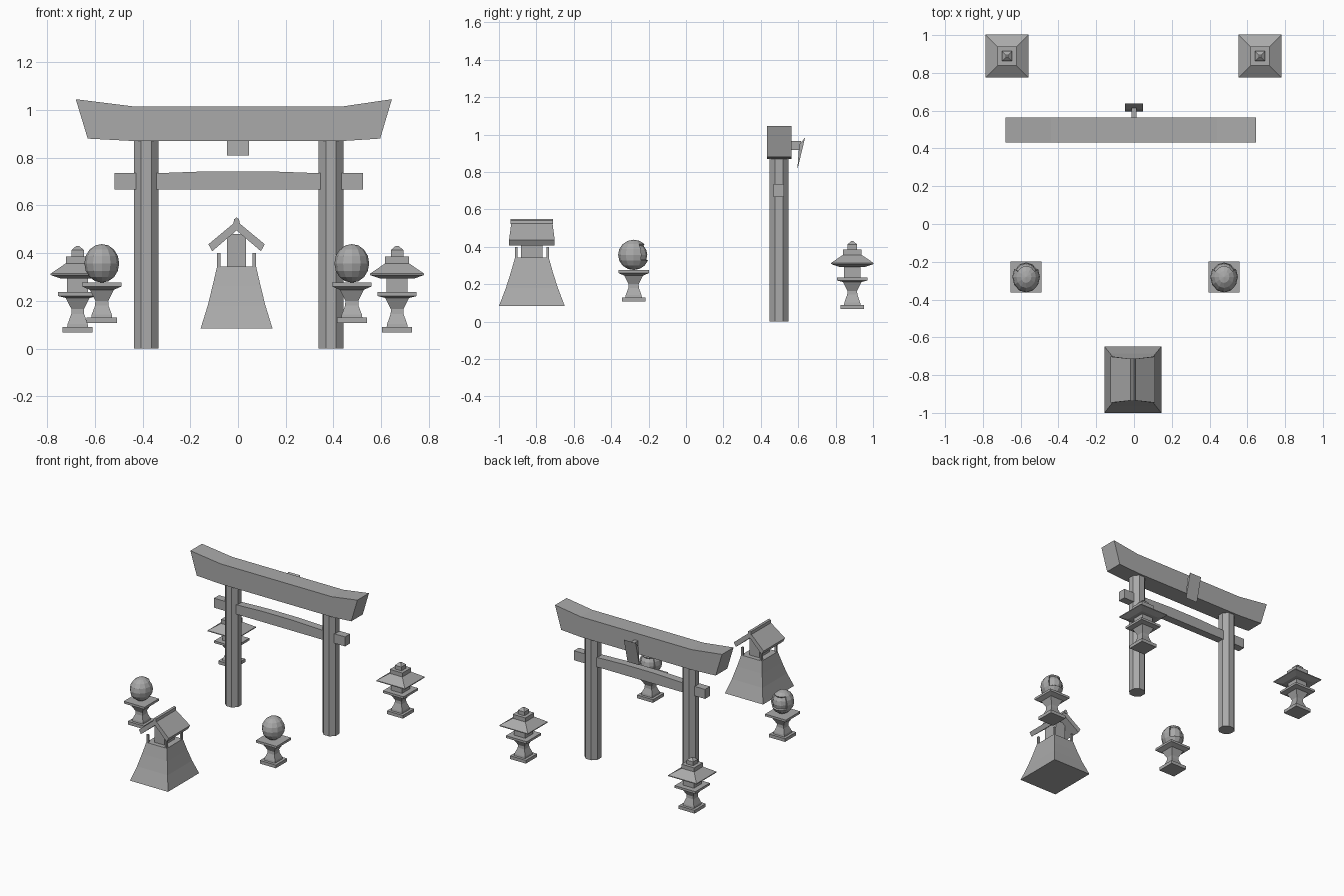
import bpy, bmesh, math
from mathutils import Vector, Matrix

cube = bpy.data.objects.get("Cube")
if cube:
    bpy.data.objects.remove(cube, do_unlink=True)

stone = bpy.data.materials.new("stone grey")
stone.use_nodes = True
GREY = (0.4, 0.4, 0.4, 1)
stone.diffuse_color = GREY
stone.node_tree.nodes["Principled BSDF"].inputs["Base Color"].default_value = GREY


def finish(name, bm):
    bmesh.ops.recalc_face_normals(bm, faces=bm.faces)
    mesh = bpy.data.meshes.new(name)
    bm.to_mesh(mesh)
    bm.free()
    mesh.materials.append(stone)
    obj = bpy.data.objects.new(name, mesh)
    bpy.context.collection.objects.link(obj)
    return obj


def box(name, x, y, z):
    """Box from three (low, high) ranges."""
    return prism(name, [(x[0], z[0]), (x[1], z[0]), (x[1], z[1]), (x[0], z[1])], y)


def prism(name, outline, y):
    """Extrude an xz outline along y."""
    bm = bmesh.new()
    face = bm.faces.new([bm.verts.new((px, y[0], pz)) for px, pz in outline])
    top = bmesh.ops.extrude_face_region(bm, geom=[face])["geom"]
    moved = [v for v in top if isinstance(v, bmesh.types.BMVert)]
    bmesh.ops.translate(bm, verts=moved, vec=(0, y[1] - y[0], 0))
    return finish(name, bm)


def square_lathe(name, x, y, profile):
    """Stack square rings given as (half width, z) or (half x, half y, z)."""
    bm = bmesh.new()
    rings = []
    for p in profile:
        hx, hy, z = p[0], p[-2], p[-1]
        rings.append([bm.verts.new((x + sx * hx, y + sy * hy, z))
                      for sx, sy in ((-1, -1), (1, -1), (1, 1), (-1, 1))])
    for a, b in zip(rings, rings[1:]):
        for i in range(4):
            j = (i + 1) % 4
            bm.faces.new((a[i], a[j], b[j], b[i]))
    bm.faces.new(rings[0])
    bm.faces.new(rings[-1])
    return finish(name, bm)


# Gate posts, octagonal
for side, x in (("right", -0.385), ("left", 0.39)):
    bm = bmesh.new()
    bmesh.ops.create_cone(bm, cap_ends=True, segments=8, radius1=0.056, radius2=0.056,
                          depth=0.875, matrix=Matrix.Translation((x, 0.497, 0.4375))
                          @ Matrix.Rotation(math.pi / 8, 4, "Z"))
    finish(side + "_gate_post", bm)

# Gate beams
prism("gate_lintel", [(-0.63, 0.88), (-0.44, 0.87), (0.44, 0.87), (0.596, 0.88),
                      (0.645, 1.045), (0.44, 1.015), (-0.44, 1.015), (-0.68, 1.045)],
      (0.432, 0.563))
prism("gate_tie_beam", [(-0.517, 0.667), (0.523, 0.667), (0.523, 0.735), (0.34, 0.735),
                        (0.12, 0.743), (-0.12, 0.743), (-0.34, 0.735), (-0.517, 0.735)],
      (0.467, 0.523))

# Tilted plaque on the rear of the lintel
box("plaque_bracket", (-0.014, 0.014), (0.55, 0.615), (0.917, 0.965))
plaque = prism("plaque", [(0.595, 0.81), (0.637, 0.985), (0.605, 0.945)], (-0.047, 0.047))
plaque.data.transform(Matrix(((0, 1, 0, 0), (1, 0, 0, 0), (0, 0, 1, 0), (0, 0, 0, 1))))
plaque.data.flip_normals()

# Rear stone lanterns
for side, x in (("right", -0.672), ("left", 0.667)):
    y = 0.889
    square_lathe(side + "_lantern_base", x, y, [
        (0.063, 0.067), (0.063, 0.09), (0.044, 0.09), (0.042, 0.103), (0.027, 0.145),
        (0.026, 0.165), (0.05, 0.212), (0.082, 0.22), (0.082, 0.236), (0.04, 0.236)])
    square_lathe(side + "_lantern_chamber", x, y, [(0.044, 0.23), (0.044, 0.3)])
    square_lathe(side + "_lantern_roof", x, y, [
        (0.07, 0.293), (0.113, 0.308), (0.113, 0.314), (0.05, 0.357), (0.05, 0.386),
        (0.026, 0.386), (0.026, 0.413), (0.006, 0.43)])

# Front pedestals carrying round stones
for side, x in (("right", -0.571), ("left", 0.477)):
    y = -0.28
    square_lathe(side + "_pedestal", x, y, [
        (0.063, 0.107), (0.063, 0.13), (0.044, 0.13), (0.042, 0.143), (0.028, 0.18),
        (0.027, 0.2), (0.05, 0.246), (0.082, 0.26), (0.082, 0.276), (0.04, 0.276)])
    bm = bmesh.new()
    bmesh.ops.create_uvsphere(bm, u_segments=12, v_segments=8, radius=1)
    # Shallow recess in the back of the stone
    back = [f for f in bm.faces if f.calc_center_median().y > 0.5
            and -0.3 < f.calc_center_median().z < 0.7]
    bmesh.ops.inset_region(bm, faces=back, thickness=0.05, depth=-0.12)
    bmesh.ops.transform(bm, verts=bm.verts, matrix=Matrix.Translation((x, y, 0.357))
                        @ Matrix.Diagonal((0.073, 0.083, 0.081, 1)))
    finish(side + "_round_stone", bm)

# Shrine: flared plinth, cabin, corner posts
SX, SY = -0.006, -0.824
square_lathe("shrine_plinth", SX, SY, [
    (0.151, 0.176, 0.083), (0.121, 0.139, 0.18), (0.1, 0.112, 0.265), (0.082, 0.09, 0.343)])
square_lathe("shrine_cabin", SX, SY, [(0.04, 0.058, 0.34), (0.04, 0.058, 0.48)])
for sx in (-1, 1):
    for sy in (-1, 1):
        square_lathe("shrine_corner_post", SX + sx * 0.074, SY + sy * 0.084,
                     [(0.007, 0.33), (0.007, 0.4)])

# Shrine roof: thick gable, flaring in depth towards the eaves
roof = prism("shrine_roof", [(-0.124, 0.437), (-0.006, 0.535), (0.112, 0.437),
                             (0.096, 0.408), (-0.006, 0.495), (-0.108, 0.408)],
             (SY - 0.109, SY + 0.109))
for v in roof.data.vertices:
    if abs(v.co.x - SX) > 0.05:
        v.co.y = SY + (v.co.y - SY) * 1.12
prism("shrine_ridge", [(-0.02, 0.522), (-0.016, 0.542), (-0.006, 0.55),
                       (0.004, 0.542), (0.008, 0.522)], (SY - 0.113, SY + 0.113))
